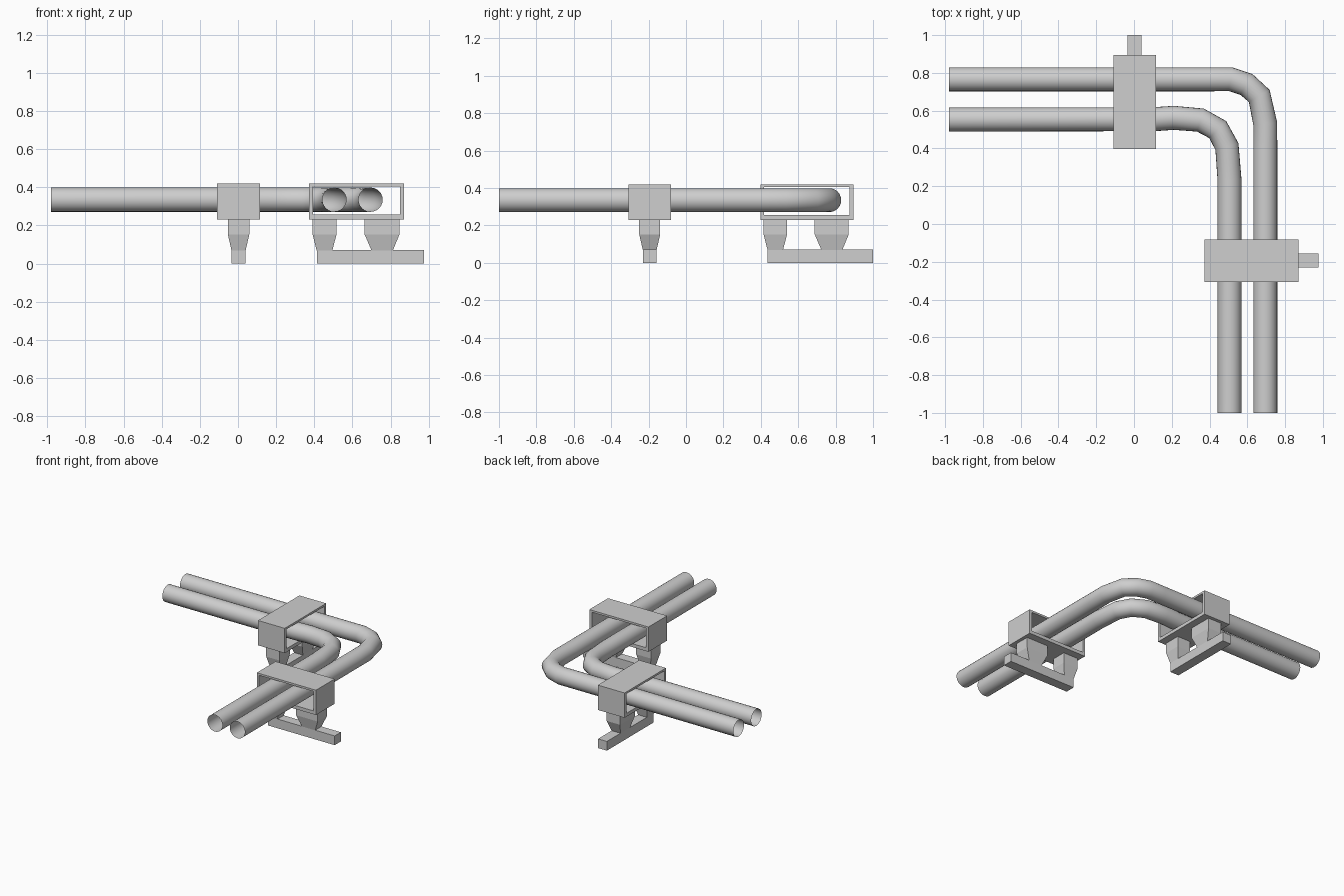
import bpy, bmesh, math
from mathutils import Vector

if "Cube" in bpy.data.objects:
    bpy.data.objects.remove(bpy.data.objects["Cube"])

grey = bpy.data.materials.new("light_grey")
grey.use_nodes = True
COLOUR = (0.62, 0.62, 0.62, 1)
grey.diffuse_color = COLOUR
grey.node_tree.nodes["Principled BSDF"].inputs["Base Color"].default_value = COLOUR


def make_object(name, bm):
    bmesh.ops.recalc_face_normals(bm, faces=bm.faces)
    mesh = bpy.data.meshes.new(name)
    bm.to_mesh(mesh)
    bm.free()
    mesh.materials.append(grey)
    obj = bpy.data.objects.new(name, mesh)
    bpy.context.collection.objects.link(obj)
    return obj


def pipe(name, path, z=0.335, radius=0.0635, sides=24):
    """Open thin-walled pipe swept along a flat path."""
    pts = [Vector((x, y, z)) for x, y in path]
    bm = bmesh.new()
    rings = []
    for i, p in enumerate(pts):
        before = (p - pts[i - 1]).normalized() if i else Vector()
        after = (pts[i + 1] - p).normalized() if i < len(pts) - 1 else Vector()
        side = (before + after).normalized().cross(Vector((0, 0, 1)))
        ring = []
        for k in range(sides):
            a = math.tau * k / sides
            offset = side * math.cos(a) + Vector((0, 0, math.sin(a)))
            ring.append(bm.verts.new(p + offset * radius))
        rings.append(ring)
    for r, s in zip(rings, rings[1:]):
        for k in range(sides):
            n = (k + 1) % sides
            bm.faces.new((r[k], r[n], s[n], s[k]))
    for face in bm.faces:
        face.smooth = True
    return make_object(name, bm)


def stack(name, levels, place):
    """Solid of stacked rectangles: (z, start, end, half width)."""
    bm = bmesh.new()
    rings = []
    for z, a, b, w in levels:
        corners = ((a, -w), (b, -w), (b, w), (a, w))
        rings.append([bm.verts.new(place(u, v, z)) for u, v in corners])
    for r, s in zip(rings, rings[1:]):
        for k in range(4):
            n = (k + 1) % 4
            bm.faces.new((r[k], r[n], s[n], s[k]))
    bm.faces.new(rings[0])
    bm.faces.new(rings[-1])
    return make_object(name, bm)


def frame(name, outer, inner, half, place):
    """Rectangular band that is open where the pipes pass through."""
    bm = bmesh.new()
    loops = []
    for a, b, low, high in (outer, inner):
        for w in (-half, half):
            corners = ((a, low), (b, low), (b, high), (a, high))
            loops.append([bm.verts.new(place(u, w, z)) for u, z in corners])
    out_front, out_back, in_front, in_back = loops
    for r, s in ((out_front, out_back), (out_back, in_back),
                 (in_back, in_front), (in_front, out_front)):
        for k in range(4):
            n = (k + 1) % 4
            bm.faces.new((r[k], r[n], s[n], s[k]))
    return make_object(name, bm)


def support(prefix, place):
    frame(prefix + "_clamp_frame", (0.373, 0.871, 0.23, 0.419),
          (0.393, 0.849, 0.256, 0.404), 0.1125, place)
    stack(prefix + "_inner_leg", [(0.069, 0.412, 0.495, 0.037), (0.152, 0.391, 0.516, 0.056),
                                  (0.231, 0.391, 0.516, 0.056)], place)
    stack(prefix + "_outer_leg", [(0.069, 0.7, 0.812, 0.037), (0.152, 0.664, 0.846, 0.056),
                                  (0.231, 0.664, 0.846, 0.056)], place)
    stack(prefix + "_base_bar", [(0, 0.413, 0.976, 0.037), (0.07, 0.413, 0.976, 0.037)], place)


# Pipes
pipe("outer_pipe", [(-0.98, 0.766), (0.41, 0.766), (0.51, 0.767), (0.595, 0.739),
                    (0.663, 0.678), (0.695, 0.53), (0.695, 0.4), (0.695, -1)])
pipe("inner_pipe", [(-0.98, 0.553), (0.11, 0.555), (0.21, 0.562), (0.352, 0.55),
                    (0.443, 0.5), (0.492, 0.41), (0.506, 0.23), (0.506, -1)])

# Supports, one under each straight run
support("front", lambda u, v, z: (u, v - 0.194, z))
support("back", lambda u, v, z: (v + 0.003, u + 0.024, z))
